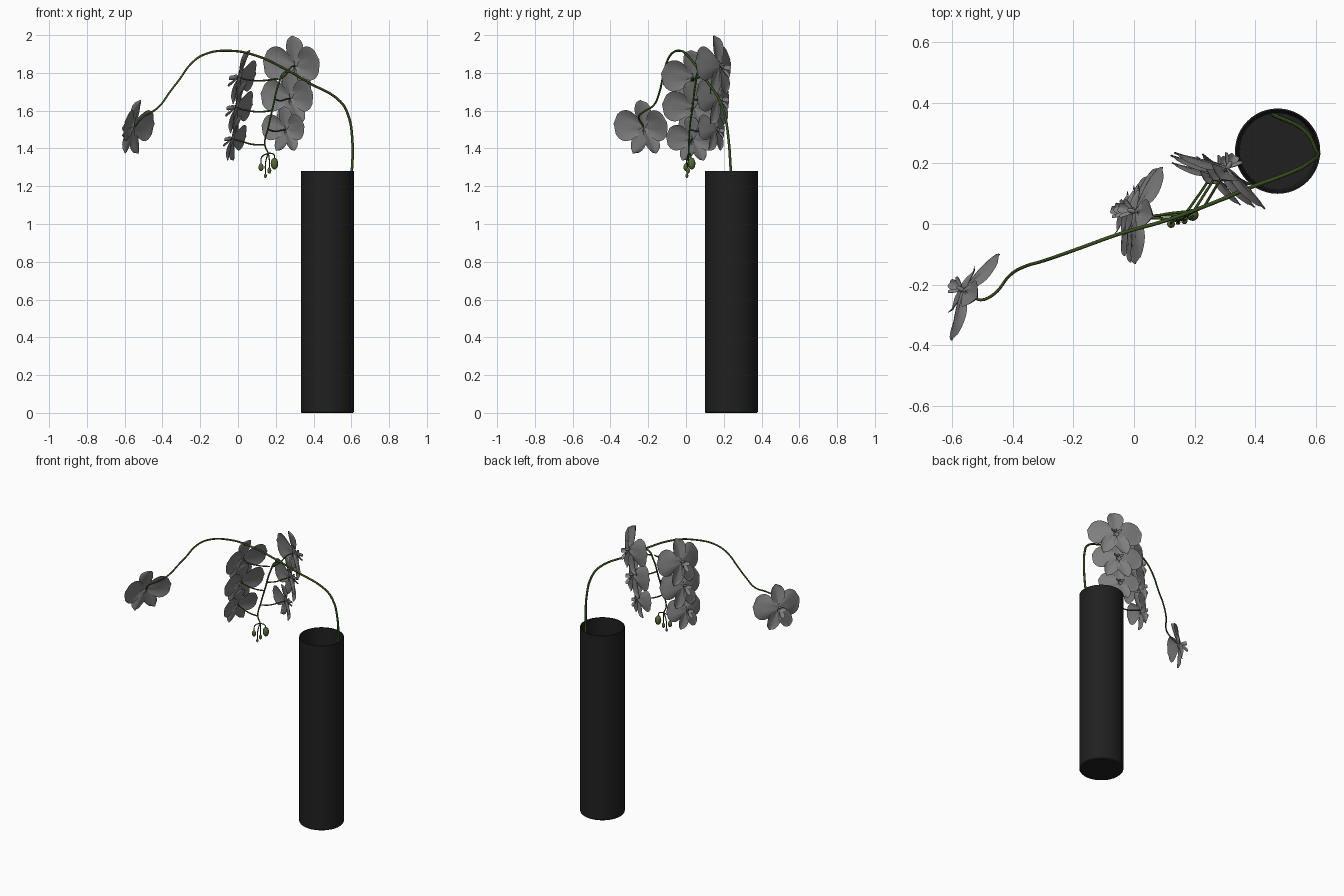
import bpy, bmesh, math
from mathutils import Vector, Matrix

default = bpy.data.objects.get("Cube")
if default:
    bpy.data.objects.remove(default)


def material(name, color):
    mat = bpy.data.materials.new(name)
    mat.use_nodes = True
    mat.diffuse_color = (*color, 1)
    bsdf = next(n for n in mat.node_tree.nodes if n.type == 'BSDF_PRINCIPLED')
    bsdf.inputs["Base Color"].default_value = (*color, 1)
    return mat


VASE = material("black ceramic", (0.014, 0.014, 0.015))
PETAL = material("grey petal", (0.21, 0.21, 0.21))
STEM = material("stem green", (0.04, 0.085, 0.012))
BUD = material("bud green", (0.09, 0.14, 0.03))


def add_mesh(name, bm, mat, angle=60):
    mesh = bpy.data.meshes.new(name)
    bm.to_mesh(mesh)
    bm.free()
    return add_object(name, mesh, mat, angle)


def add_object(name, mesh, mat, angle=60):
    obj = bpy.data.objects.new(name, mesh)
    bpy.context.collection.objects.link(obj)
    mesh.materials.clear()
    mesh.materials.append(mat)
    bpy.ops.object.select_all(action='DESELECT')
    obj.select_set(True)
    bpy.context.view_layer.objects.active = obj
    bpy.ops.object.shade_smooth_by_angle(angle=math.radians(angle))
    return obj


def tube(name, points, start, end):
    """Tapered tube through the points."""
    curve = bpy.data.curves.new(name, 'CURVE')
    curve.dimensions = '3D'
    curve.bevel_depth = 1
    curve.bevel_resolution = 2
    curve.resolution_u = 6
    curve.use_fill_caps = True
    spline = curve.splines.new('BEZIER')
    spline.bezier_points.add(len(points) - 1)
    for i, (bp, co) in enumerate(zip(spline.bezier_points, points)):
        bp.co = co
        bp.handle_left_type = bp.handle_right_type = 'AUTO'
        bp.radius = start + (end - start) * i / (len(points) - 1)
    helper = bpy.data.objects.new(name + " path", curve)
    bpy.context.collection.objects.link(helper)
    bpy.context.view_layer.update()
    deps = bpy.context.evaluated_depsgraph_get()
    mesh = bpy.data.meshes.new_from_object(helper.evaluated_get(deps))
    bpy.data.objects.remove(helper)
    return add_object(name, mesh, STEM)


def sheet(bm, angle, length, width, cup, sweep, lift=0, peak=0.6):
    """Petal: a curved leaf in the local xz plane, facing local +y."""
    rows, cols = 10, 8
    a = math.radians(angle)
    along = Vector((math.cos(a), 0, math.sin(a)))
    across = Vector((-math.sin(a), 0, math.cos(a)))
    grid = []
    for i in range(rows + 1):
        t = i / rows
        # outline rises to its widest point and then closes in a round tip
        if t < peak:
            w = 0.16 + 0.84 * math.sin(t / peak * math.pi / 2)
        else:
            w = math.sqrt(max(0.003, 1 - ((t - peak) / (1 - peak)) ** 2))
        line = []
        for j in range(cols + 1):
            s = 2 * j / cols - 1
            depth = lift + sweep * t ** 1.4 + cup * w * s * s
            depth += 0.03 * length * math.sin(5 * t + 3 * s) * abs(s)
            depth -= 0.04 * length * math.exp(-(s * 5) ** 2) * (1 - t)
            line.append(bm.verts.new(along * t * length + across * s * w * width / 2
                                     + Vector((0, depth, 0))))
        grid.append(line)
    for r0, r1 in zip(grid, grid[1:]):
        for j in range(cols):
            bm.faces.new((r0[j], r0[j + 1], r1[j + 1], r1[j]))


def ball(bm, centre, size):
    bmesh.ops.create_uvsphere(bm, u_segments=12, v_segments=8, radius=1,
                              matrix=Matrix.Translation(centre) @ Matrix.Diagonal((*size, 1)))


def flower(name, centre, facing, scale):
    bm = bmesh.new()
    # three sepals behind
    sheet(bm, 90, 0.155, 0.1, 0.014, -0.022, -0.004)
    for angle in (-62, -118):
        sheet(bm, angle, 0.155, 0.09, 0.012, -0.02, -0.004, 0.5)
    # two broad petals in front, swept backwards
    for angle in (10, 170):
        sheet(bm, angle, 0.168, 0.172, -0.014, -0.045, 0.004, 0.58)
    # lip: a drooping middle lobe and two raised side lobes
    sheet(bm, -90, 0.06, 0.035, 0.012, 0.035, 0.008)
    for angle in (-25, -155):
        sheet(bm, angle, 0.035, 0.028, 0.01, 0.035, 0.006)
    # column
    ball(bm, (0, 0.014, 0.004), (0.008, 0.016, 0.008))
    y = Vector(facing).normalized()
    x = y.cross(Vector((0, 0, 1))).normalized()
    z = x.cross(y)
    rot = Matrix((x, y, z)).transposed().to_4x4()
    bm.transform(Matrix.Translation(centre) @ rot @ Matrix.Scale(scale, 4))
    return add_mesh(name, bm, PETAL, 80)


# Vase: lathe of a thin walled cylinder with a floor
profile = [(0, 0), (0.136, 0), (0.1405, 0.006), (0.1405, 1.28), (0.135, 1.28), (0.125, 0.03), (0, 0.03)]
bm = bmesh.new()
verts = [bm.verts.new((r, 0, z)) for r, z in profile]
edges = [bm.edges.new(pair) for pair in zip(verts, verts[1:])]
bmesh.ops.spin(bm, geom=verts + edges, axis=(0, 0, 1), cent=(0, 0, 0),
               angle=math.tau, steps=48, use_duplicate=False)
bmesh.ops.remove_doubles(bm, verts=bm.verts, dist=0.0005)
bmesh.ops.recalc_face_normals(bm, faces=bm.faces)
vase = add_mesh("vase", bm, VASE, 35)
vase.location = (0.473, 0.24, 0)

# Main stem arching out of the vase
tube("main_stem", [
    (0.46, 0.36, 0.04), (0.56, 0.31, 0.65), (0.601, 0.24, 1.25), (0.605, 0.225, 1.45),
    (0.582, 0.205, 1.58), (0.54, 0.18, 1.65), (0.37, 0.115, 1.75), (0.25, 0.065, 1.82),
    (0.1, 0.01, 1.89), (-0.04, -0.03, 1.917), (-0.18, -0.08, 1.897), (-0.25, -0.105, 1.847),
    (-0.31, -0.125, 1.765), (-0.36, -0.14, 1.7), (-0.41, -0.17, 1.63), (-0.46, -0.23, 1.59),
    (-0.505, -0.25, 1.565), (-0.545, -0.225, 1.515)], 0.0075, 0.0045)

# Hanging branch
tube("hanging_branch", [
    (0.31, 0.088, 1.79), (0.25, 0.065, 1.805), (0.215, 0.05, 1.74), (0.185, 0.035, 1.62),
    (0.16, 0.02, 1.51), (0.142, 0.015, 1.42), (0.16, 0.015, 1.375)], 0.006, 0.004)

# Flowers: one at the stem tip, and two columns along the branch
flower("tip_flower", (-0.56, -0.22, 1.51), (-0.86, 0.48, 0.18), 0.98)
left_side, right_side = (-0.95, 0.27, 0.24), (0.52, 0.84, 0.08)
blooms = [
    ("left_top", (0.005, 0.04, 1.775), left_side, 1.0, (0.21, 0.045, 1.77)),
    ("left_middle", (-0.01, 0.04, 1.615), left_side, 0.97, (0.18, 0.03, 1.6)),
    ("left_bottom", (-0.03, 0.035, 1.45), left_side, 0.82, (0.142, 0.015, 1.42)),
    ("right_top", (0.305, 0.18, 1.835), right_side, 1.06, (0.23, 0.055, 1.77)),
    ("right_middle", (0.28, 0.175, 1.665), right_side, 0.98, (0.195, 0.04, 1.66)),
    ("right_bottom", (0.255, 0.16, 1.5), right_side, 0.8, (0.16, 0.02, 1.5)),
]
for name, centre, facing, scale, root in blooms:
    flower(name + "_flower", centre, facing, scale)
    back = Vector(centre) - Vector(facing) * 0.045
    middle = (Vector(root) + back) / 2 - Vector((0, 0, 0.008))
    tube(name + "_flower_stalk", [root, middle, back, centre], 0.0045, 0.004)

# Buds at the end of the branch, each on a short stalk
fork = Vector((0.16, 0.015, 1.375))
buds = [((0.193, 0.03, 1.32), 0.021), ((0.122, 0, 1.3), 0.014),
        ((0.166, 0.01, 1.283), 0.011), ((0.145, 0.005, 1.255), 0.008)]
for i, (place, size) in enumerate(buds):
    bm = bmesh.new()
    ball(bm, place, (size * 0.95, size * 0.95, size * 1.5))
    add_mesh(f"bud_{i + 1}", bm, BUD)
    top = Vector(place) + Vector((0, 0, size))
    bend = (fork + top) / 2 + Vector(((top.x - fork.x) * 0.4, 0, 0.01))
    tube(f"bud_stalk_{i + 1}", [fork, bend, top], 0.0035, 0.003)
